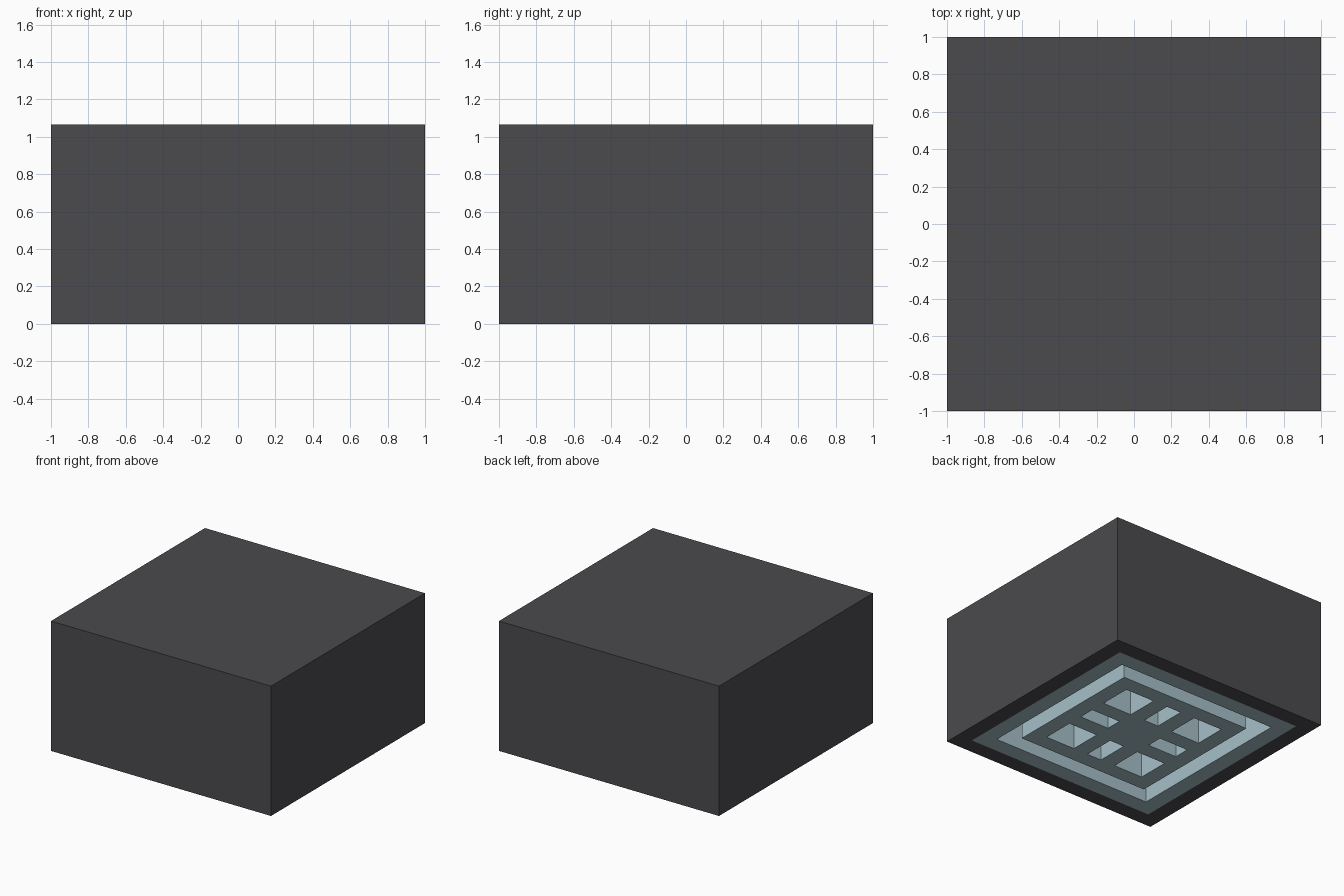
import bpy
import bmesh
from mathutils import Vector

default = bpy.data.objects.get("Cube")
if default:
    bpy.data.objects.remove(default, do_unlink=True)

U = 1 / 15          # module: the housing is 30 x 30 x 16 modules
DEPTH = 4 * U       # depth of the recesses
THICK = 5 * U       # thickness of the panel


def material(name, color):
    mat = bpy.data.materials.new(name)
    mat.use_nodes = True
    mat.diffuse_color = (*color, 1)
    mat.node_tree.nodes["Principled BSDF"].inputs["Base Color"].default_value = (*color, 1)
    return mat


def box(half, height):
    bm = bmesh.new()
    bmesh.ops.create_cube(bm, size=1)
    bmesh.ops.scale(bm, vec=(2 * half, 2 * half, height), verts=bm.verts)
    bmesh.ops.translate(bm, vec=(0, 0, height / 2), verts=bm.verts)
    return bm


def underside(bm):
    return [f for f in bm.faces if f.normal.z < -0.5 and f.calc_center_median().z < 0.001]


def recess(bm, faces, depth):
    result = bmesh.ops.extrude_face_region(bm, geom=faces)
    verts = [g for g in result["geom"] if isinstance(g, bmesh.types.BMVert)]
    bmesh.ops.delete(bm, geom=[f for f in faces if f.is_valid], context="FACES")
    bmesh.ops.translate(bm, vec=(0, 0, depth), verts=verts)


def finish(bm, name, mat):
    bmesh.ops.recalc_face_normals(bm, faces=bm.faces)
    mesh = bpy.data.meshes.new(name)
    bm.to_mesh(mesh)
    bm.free()
    mesh.materials.append(mat)
    obj = bpy.data.objects.new(name, mesh)
    bpy.context.collection.objects.link(obj)


def is_recessed(center):
    # square groove, four corner pits and four narrow slots
    small, large = sorted((abs(center.x) / U, abs(center.y) / U))
    groove = 9 < large < 11
    pit = 3 < small and large < 7
    slot = small < 1 and 3 < large < 7
    return groove or pit or slot


# Dark housing with a pocket in its underside
bm = box(15 * U, 16 * U)
bm.normal_update()
bottom = underside(bm)
bmesh.ops.inset_region(bm, faces=bottom, thickness=2 * U, use_even_offset=True)
recess(bm, bottom, THICK)
finish(bm, "housing", material("charcoal", (0.070, 0.067, 0.075)))

# Pale panel filling the pocket, flush with the rim
bm = box(13 * U, THICK)
for axis in (Vector((1, 0, 0)), Vector((0, 1, 0))):
    for line in (1, 3, 7, 9, 11):
        for side in (-1, 1):
            bm.normal_update()
            faces = underside(bm)
            edges = {e for f in faces for e in f.edges}
            verts = {v for f in faces for v in f.verts}
            bmesh.ops.bisect_plane(bm, geom=[*verts, *edges, *faces],
                                   plane_co=axis * line * side * U, plane_no=axis)
bm.normal_update()
recess(bm, [f for f in underside(bm) if is_recessed(f.calc_center_median())], DEPTH)
finish(bm, "recessed_panel", material("pale blue", (0.38, 0.53, 0.58)))
